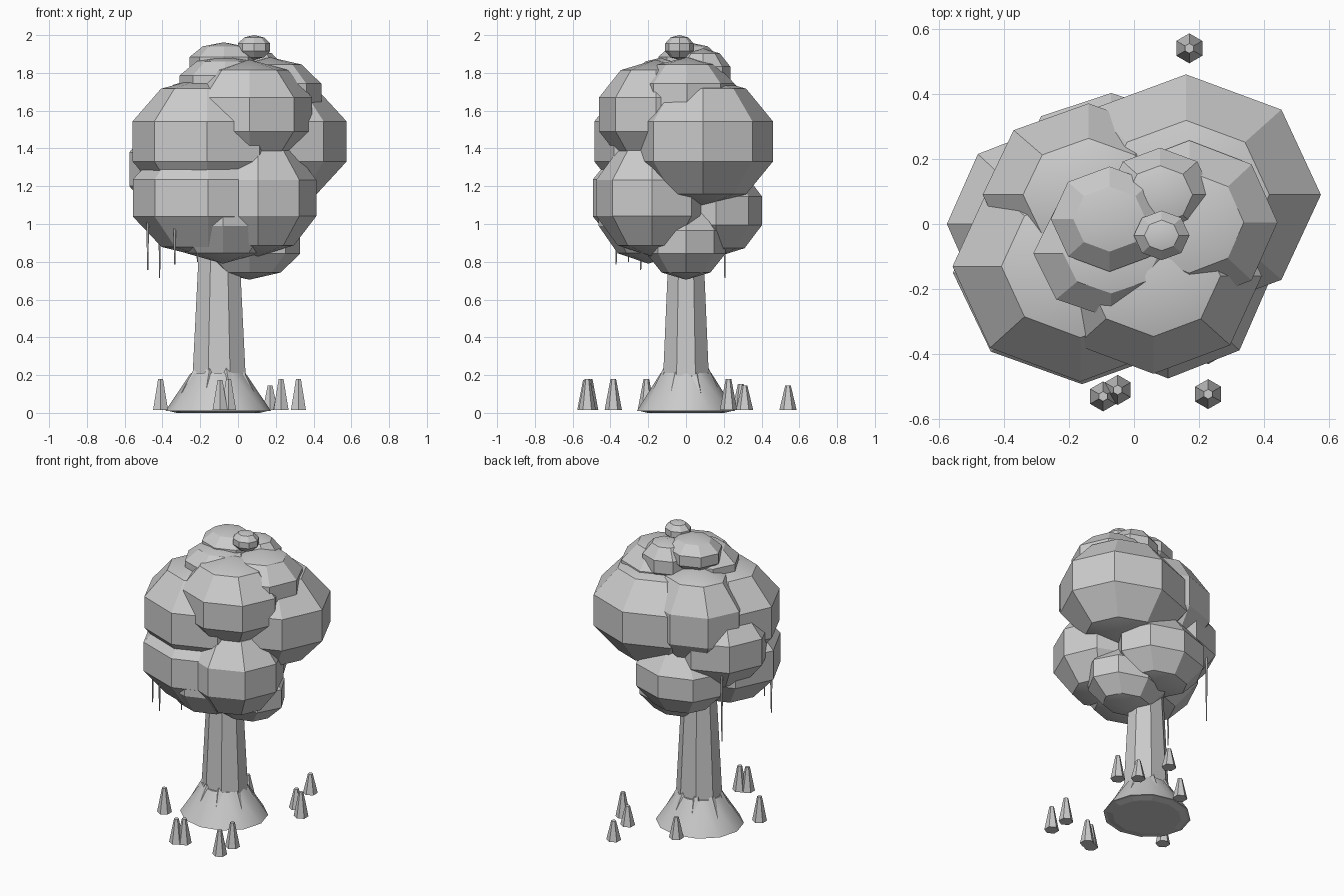
import bpy, bmesh, math
from mathutils import Matrix, Vector

if "Cube" in bpy.data.objects:
    bpy.data.objects.remove(bpy.data.objects["Cube"])

# The whole model is one plain light grey
GREY = bpy.data.materials.new("light grey")
GREY.diffuse_color = (0.6, 0.6, 0.6, 1)
GREY.use_nodes = True
GREY.node_tree.nodes["Principled BSDF"].inputs["Base Color"].default_value = GREY.diffuse_color


def finish(bm, name, smooth_angle=None):
    me = bpy.data.meshes.new(name)
    bm.to_mesh(me)
    bm.free()
    me.materials.append(GREY)
    ob = bpy.data.objects.new(name, me)
    bpy.context.collection.objects.link(ob)
    if smooth_angle:
        bpy.ops.object.select_all(action='DESELECT')
        ob.select_set(True)
        bpy.context.view_layer.objects.active = ob
        bpy.ops.object.shade_smooth_by_angle(angle=math.radians(smooth_angle))
    return ob


def blob(name, c, r):
    """Low-poly ellipsoid with 8 sides and 5 bands."""
    bm = bmesh.new()
    m = Matrix.Translation(c) @ Matrix.Diagonal((*r, 1))
    bmesh.ops.create_uvsphere(bm, u_segments=8, v_segments=5, radius=1, matrix=m)
    finish(bm, name, 24)


def cone(name, a, b, r1, r2, sides, flat=1.0, spin=0.0, smooth=None):
    """Tapered prism from point a to point b; flat squashes it in y."""
    a, b = Vector(a), Vector(b)
    d = b - a
    rot = Vector((0, 0, 1)).rotation_difference(d).to_matrix().to_4x4()
    m = (Matrix.Translation((a + b) / 2) @ rot
         @ Matrix.Diagonal((1, flat, 1, 1)) @ Matrix.Rotation(spin, 4, 'Z'))
    bm = bmesh.new()
    bmesh.ops.create_cone(bm, cap_ends=True, segments=sides, radius1=r1,
                          radius2=r2, depth=d.length, matrix=m)
    finish(bm, name, smooth)


# Canopy: overlapping ellipsoids (centre, radii)
blobs = [
    ((0.16, 0.09, 1.437), (0.436, 0.389, 0.345)),     # right
    ((-0.165, -0.13, 1.437), (0.413, 0.373, 0.345)),  # front left
    ((0.06, -0.16, 1.58), (0.35, 0.316, 0.29)),       # upper front
    ((-0.16, -0.15, 1.138), (0.417, 0.36, 0.32)),     # lower left
    ((0.105, -0.18, 1.138), (0.326, 0.31, 0.31)),     # lower right
    ((-0.08, -0.20, 1.08), (0.33, 0.276, 0.29)),      # lower front
    ((0.06, 0.0, 0.905), (0.283, 0.22, 0.20)),        # bottom
    ((-0.07, 0.16, 1.07), (0.32, 0.255, 0.245)),      # lower back
    ((-0.25, 0.0, 1.29), (0.342, 0.32, 0.29)),        # left
    ((-0.14, 0.09, 1.47), (0.342, 0.295, 0.33)),      # back left
    ((0.17, 0.005, 1.68), (0.285, 0.265, 0.203)),     # upper right
    ((-0.07, -0.09, 1.74), (0.252, 0.21, 0.15)),      # upper left
    ((-0.075, 0.015, 1.85), (0.19, 0.17, 0.112)),     # crown
    ((0.08, 0.09, 1.79), (0.17, 0.152, 0.14)),        # crown back
    ((0.085, -0.035, 1.935), (0.09, 0.08, 0.065)),    # crown tip
]
for i, (c, r) in enumerate(blobs):
    blob(f"foliage_{i + 1}", c, r)

# Trunk with flared foot
TX = -0.105
cone("trunk", (TX + 0.005, 0, 0.01), (TX + 0.005, 0, 1.2), 0.162, 0.098, 8,
     0.86, math.pi / 8)
cone("trunk_flare", (TX, 0, 0.01), (TX, 0, 0.21), 0.28, 0.145, 12, 0.93, 0, 35)

# Buttress roots leaning against the trunk, their feet just showing below
for k in range(8):
    t = math.radians(22 + 45 * k)
    u, v = math.cos(t), math.sin(t) * 0.9
    cone(f"buttress_root_{k + 1}", (TX + 0.2 * u, 0.2 * v, 0.025),
         (TX + 0.115 * u, 0.115 * v, 0.235), 0.05, 0.022, 6)

# Upright breathing roots around the tree: x, y, height
pegs = [(0.17, 0.54, 0.13), (-0.095, -0.53, 0.16), (-0.05, -0.51, 0.165),
        (0.228, -0.523, 0.165), (0.228, -0.385, 0.165), (-0.41, -0.21, 0.165),
        (0.32, 0.225, 0.165), (0.225, 0.31, 0.13), (-0.13, 0.29, 0.14)]
for i, (x, y, h) in enumerate(pegs):
    cone(f"breathing_root_{i + 1}", (x, y, 0.014), (x, y, 0.014 + h),
         0.046, 0.015, 6)

# Hanging aerial roots: x, y, lowest and highest z
hangers = [(-0.478, -0.24, 0.757, 1.06), (-0.335, -0.37, 0.785, 1.0),
           (-0.415, 0.205, 0.715, 1.2), (-0.215, -0.305, 0.80, 1.0)]
for i, (x, y, z0, z1) in enumerate(hangers):
    cone(f"hanging_root_{i + 1}", (x, y, z0), (x, y, z1), 0.003, 0.009, 5)

# Foot of the trunk, resting on the ground
cone("trunk_foot", (TX, 0, 0), (TX, 0, 0.012), 0.22, 0.27, 12, 0.93)
